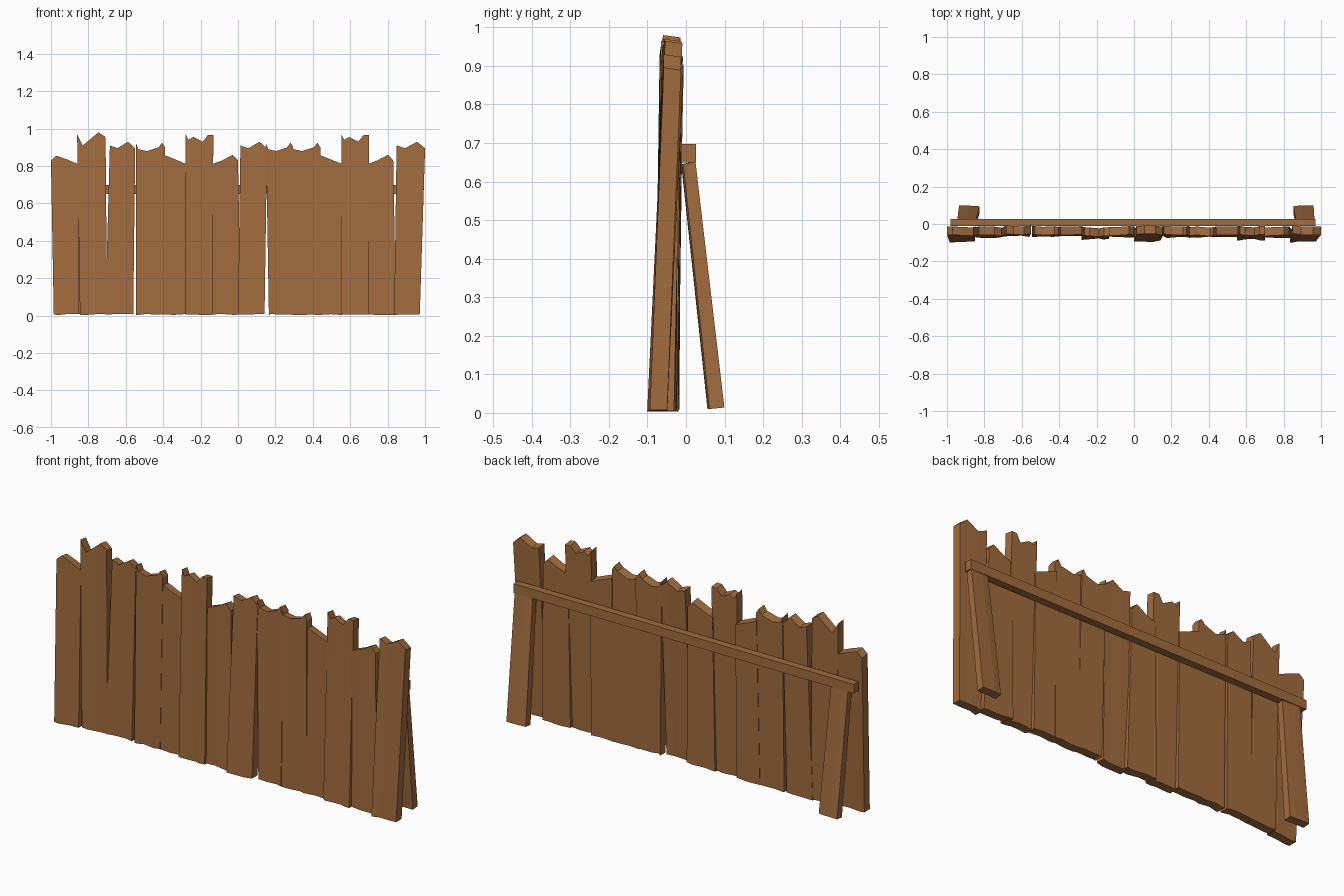
import bpy
import bmesh
import random

random.seed(4)
if "Cube" in bpy.data.objects:
    bpy.data.objects.remove(bpy.data.objects["Cube"])

wood = bpy.data.materials.new("brown wood")
wood.use_nodes = True
WOOD_COLOUR = (0.36, 0.15, 0.048, 1)
wood.diffuse_color = WOOD_COLOUR
wood.node_tree.nodes["Principled BSDF"].inputs["Base Color"].default_value = WOOD_COLOUR


def finish(name, bm):
    """Turn a bmesh into a flat-shaded wooden object."""
    bmesh.ops.recalc_face_normals(bm, faces=bm.faces)
    mesh = bpy.data.meshes.new(name)
    bm.to_mesh(mesh)
    bm.free()
    mesh.materials.append(wood)
    obj = bpy.data.objects.new(name, mesh)
    bpy.context.collection.objects.link(obj)
    return obj


def loft(name, columns):
    """Join columns of (front bottom, front top, back top, back bottom)."""
    bm = bmesh.new()
    rings = [[bm.verts.new(p) for p in column] for column in columns]
    for a, b in zip(rings, rings[1:]):
        for i in range(4):
            j = (i + 1) % 4
            bm.faces.new((a[i], a[j], b[j], b[i]))
    bm.faces.new(rings[0])
    bm.faces.new(rings[-1])
    return finish(name, bm)


# Broken top edges: fraction across the plank, height
TOPS = {
    "blunt": [(0, .83), (.2, .855), (.6, .835), (1, .81)],
    "notched": [(0, .97), (.2, .91), (.75, .98), (1, .955)],
    "peaked": [(0, .91), (.3, .895), (.72, .93), (1, .895)],
    "crowned": [(0, .92), (.08, .89), (.37, .88), (.78, .9), (.9, .925), (1, .9)],
    "sloped": [(0, .86), (.5, .835), (1, .81)],
    "tall": [(0, .97), (.1, .94), (.28, .955), (.62, .93), (.8, .965), (1, .965)],
    "rising": [(0, .81), (.4, .83), (.8, .86), (1, .83)],
}

# Planks: top style, top left, top right, bottom left, bottom right, bottom front y
PLANKS = [
    ("blunt", -1, -.855, -.985, -.85, -.095),
    ("notched", -.86, -.708, -.845, -.7, -.072),
    ("peaked", -.685, -.55, -.71, -.56, -.066),
    ("crowned", -.545, -.39, -.545, -.4, -.07),
    ("sloped", -.395, -.275, -.41, -.275, -.064),
    ("tall", -.28, -.132, -.28, -.135, -.082),
    ("rising", -.14, 0, -.15, .015, -.07),
    ("peaked", .013, .155, 0, .142, -.092),
    ("crowned", .15, .295, .165, .3, -.074),
    ("crowned", .285, .44, .28, .44, -.07),
    ("sloped", .435, .56, .43, .56, -.066),
    ("tall", .553, .7, .55, .7, -.085),
    ("rising", .69, .83, .68, .845, -.074),
    ("peaked", .848, 1, .835, .972, -.098),
]
THICK = .045

for number, (style, tl, tr, bl, br, y_low) in enumerate(PLANKS, 1):
    y_high = random.uniform(-.064, -.052)
    columns = []
    for u, z in TOPS[style]:
        bow = random.uniform(-.004, .005)
        xt, xb = tl + u * (tr - tl), bl + u * (br - bl)
        yb, yt = y_low + bow, y_high - bow
        zb = random.uniform(.003, .01)
        columns.append([(xb, yb, zb), (xt, yt, z),
                        (xt, yt + THICK, z - .006), (xb, yb + THICK, zb)])
    loft(f"plank_{number}", columns)

# Horizontal rail behind the planks
loft("back_rail", [[(x, -.012, .65), (x, -.012, .698), (x, .026, .698), (x, .026, .65)]
                   for x in (-.98, .97)])

# Slanted props that hold the fence up
for name, low, high in (("right_prop", -.935, -.945), ("left_prop", .852, .865)):
    columns = []
    for u in (0, .35, .7, 1):
        bow = random.uniform(-.003, .003)
        xb, xt = low + u * .108, high + u * .1
        columns.append([(xb, .058 + bow, .01), (xt, -.01 + bow, .645),
                        (xt, .022 + bow, .652), (xb, .097 + bow, .014)])
    loft(name, columns)
